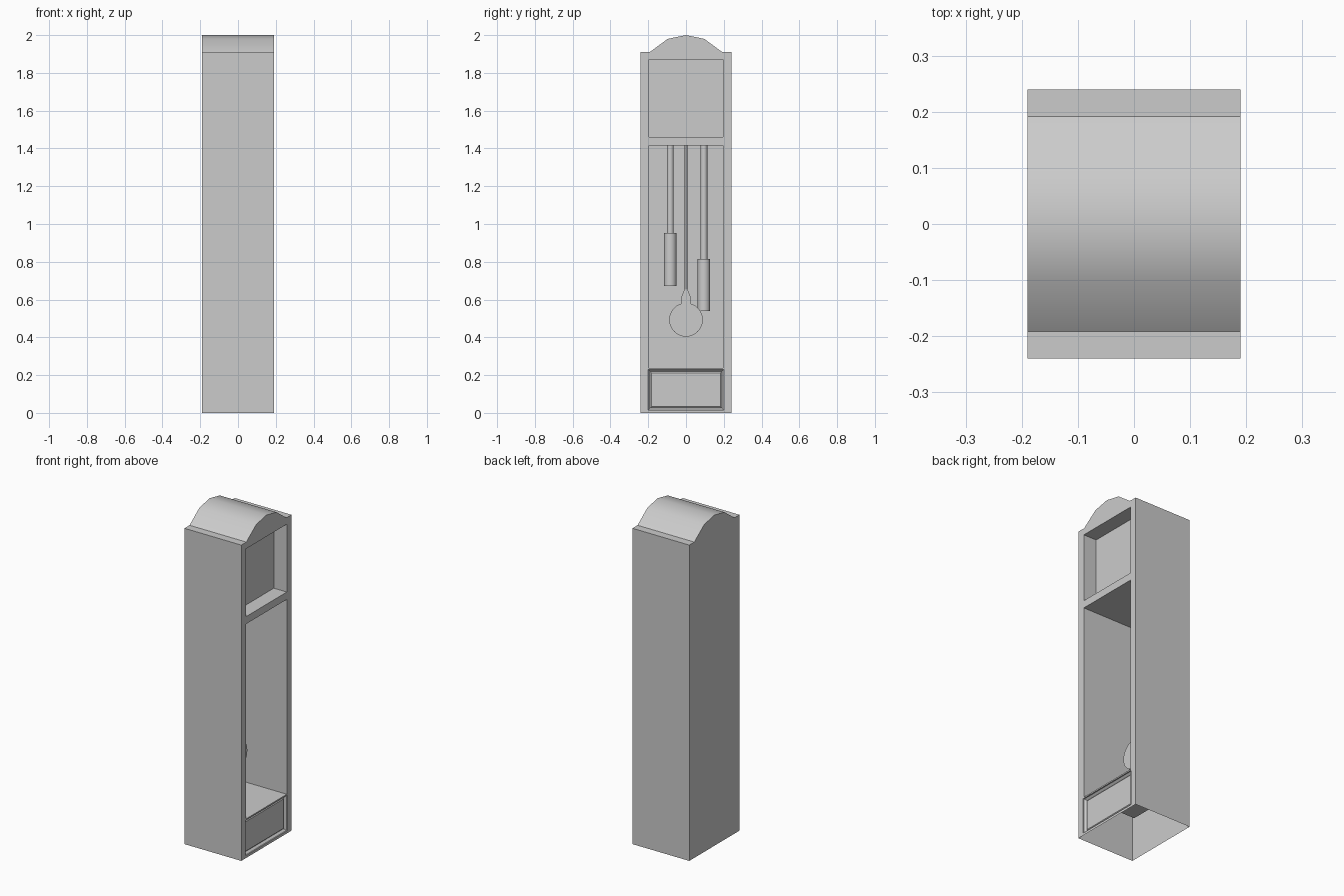
import bpy, bmesh, math

if "Cube" in bpy.data.objects:
    bpy.data.objects.remove(bpy.data.objects["Cube"])


def loft(name, rings):
    """Closed solid through rings of equal point count, capped at both ends."""
    bm = bmesh.new()
    loops = [[bm.verts.new(p) for p in ring] for ring in rings]
    n = len(loops[0])
    for a, b in zip(loops, loops[1:]):
        for i in range(n):
            j = (i + 1) % n
            bm.faces.new((a[i], a[j], b[j], b[i]))
    bm.faces.new(loops[0])
    bm.faces.new(loops[-1])
    bmesh.ops.recalc_face_normals(bm, faces=bm.faces)
    me = bpy.data.meshes.new(name)
    bm.to_mesh(me)
    bm.free()
    ob = bpy.data.objects.new(name, me)
    bpy.context.collection.objects.link(ob)
    return ob


def rect(x, hw, z0, z1):
    return [(x, -hw, z0), (x, hw, z0), (x, hw, z1), (x, -hw, z1)]


def select(ob):
    bpy.ops.object.select_all(action='DESELECT')
    ob.select_set(True)
    bpy.context.view_layer.objects.active = ob


def smooth(ob):
    select(ob)
    bpy.ops.object.shade_smooth_by_angle(angle=math.radians(32))


def rod(name, x, y, z0, z1, r, sides=20):
    bpy.ops.mesh.primitive_cylinder_add(vertices=sides, radius=r, depth=z1 - z0,
                                        location=(x, y, (z0 + z1) / 2))
    ob = bpy.context.object
    ob.name = name
    smooth(ob)
    return ob


# Case: arched outline swept front to back
half = [(0.24, 0), (0.24, 1.91), (0.192, 1.91), (0.097, 1.98)]
outline = half + [(0, 2.0)] + [(-y, z) for y, z in reversed(half)]
case = loft("clock_case", [[(x, y, z) for y, z in outline] for x in (-0.19, 0.19)])

# Dial recess, pendulum chamber and sunken base panel
cutters = [
    loft("dial_cutter", [rect(0.25, 0.195, 1.46, 1.87), rect(0.103, 0.195, 1.46, 1.87)]),
    loft("chamber_cutter", [rect(0.25, 0.195, 0.237, 1.415), rect(-0.165, 0.195, 0.237, 1.415)]),
    loft("panel_cutter", [rect(0.25, 0.2, 0.015, 0.229), rect(0.183, 0.2, 0.015, 0.229),
                          rect(0.171, 0.19, 0.025, 0.219), rect(0.178, 0.182, 0.033, 0.211)]),
]
for c in cutters:
    c.hide_render = True
    m = case.modifiers.new(c.name, 'BOOLEAN')
    m.operation, m.solver, m.object = 'DIFFERENCE', 'EXACT', c
    select(case)
    bpy.ops.object.modifier_apply(modifier=m.name)
    bpy.data.objects.remove(c)

# Underside of the case is open
bm = bmesh.new()
bm.from_mesh(case.data)
bottom = [f for f in bm.faces if all(v.co.z < 1e-4 for v in f.verts)]
bmesh.ops.delete(bm, geom=bottom, context='FACES')
bm.to_mesh(case.data)
bm.free()
smooth(case)

# Two weights on their hanging tubes
for side, y, z0, z1 in (("left", -0.083, 0.672, 0.953), ("right", 0.095, 0.54, 0.815)):
    rod(side + "_weight", -0.11, y, z0, z1, 0.033)
    rod(side + "_weight_tube", -0.11, y, z1, 1.415, 0.018)

# Pendulum: rod, tapered neck and round bob
rod("pendulum_rod", -0.012, 0, 0.62, 1.415, 0.007, 12)
neck = [(0.008, 0.655), (0.024, 0.615), (0.024, 0.57)]
neck += [(-y, z) for y, z in reversed(neck)]
loft("pendulum_neck", [[(x, y, z) for y, z in neck] for x in (-0.021, -0.003)])
bpy.ops.mesh.primitive_cylinder_add(vertices=32, radius=0.089, depth=0.024,
                                    location=(-0.012, 0, 0.493), rotation=(0, math.pi / 2, 0))
bpy.context.object.name = "pendulum_bob"
smooth(bpy.context.object)
